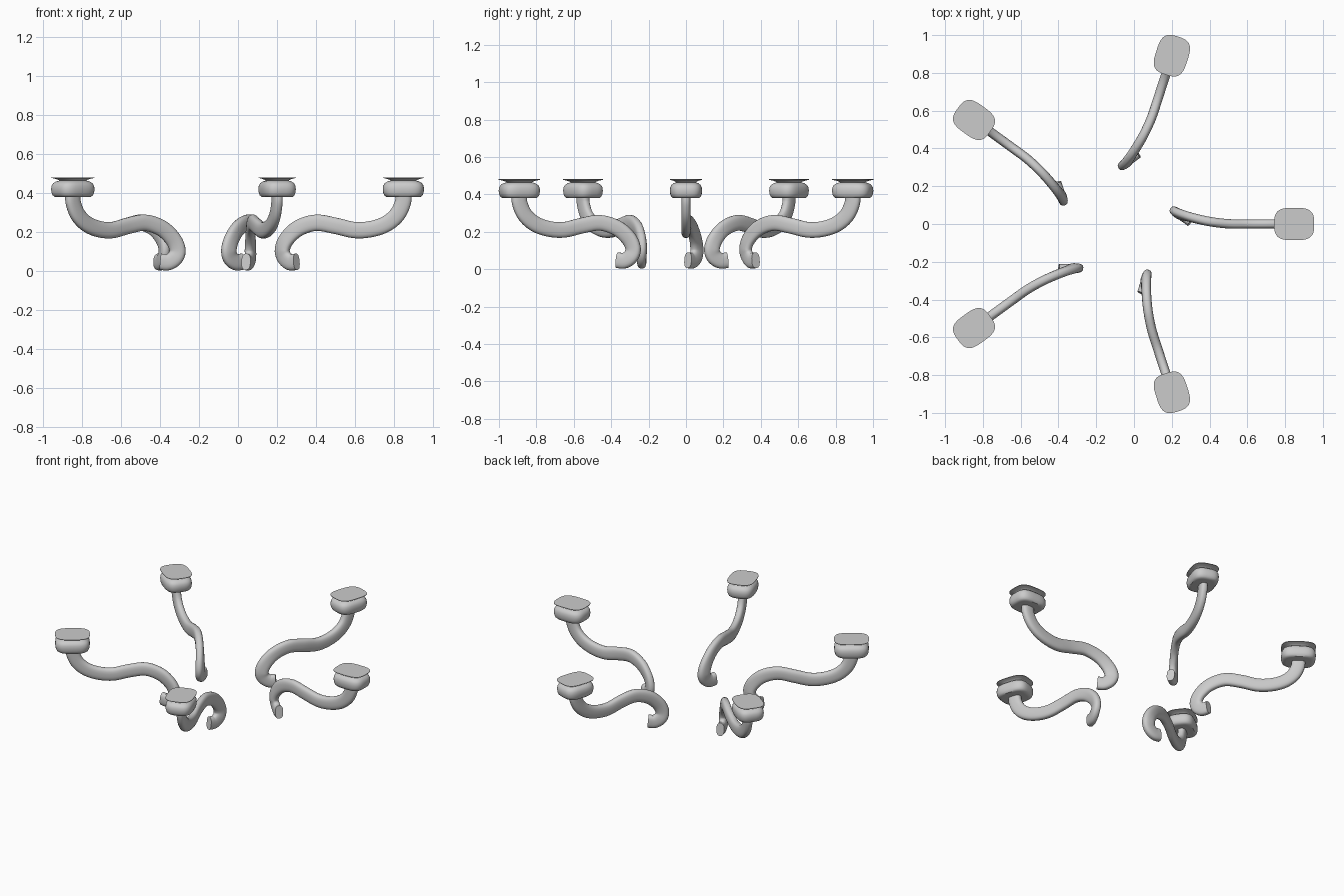
import bpy, bmesh, math
from mathutils import Vector, Matrix

if "Cube" in bpy.data.objects:
    bpy.data.objects.remove(bpy.data.objects["Cube"])

CENTRE = Vector((-0.089, 0, 0))
ARMS = 5


def squircle(n, a, b, power):
    """Closed super-ellipse outline."""
    pts = []
    for i in range(n):
        t = math.tau * (i + 0.5) / n
        c, s = math.cos(t), math.sin(t)
        pts.append((a * math.copysign(abs(c) ** (2 / power), c),
                    b * math.copysign(abs(s) ** (2 / power), s)))
    return pts


def catmull(pts, steps):
    """Smooth curve through the points."""
    p = [2 * pts[0] - pts[1]] + pts + [2 * pts[-1] - pts[-2]]
    out = []
    for i in range(1, len(p) - 2):
        a, b, c, d = p[i - 1:i + 3]
        for k in range(steps):
            t = k / steps
            out.append(0.5 * (2 * b + (c - a) * t + (2 * a - 5 * b + 4 * c - d) * t * t
                              + (3 * b - a - 3 * c + d) * t ** 3))
    return out + [pts[-1]]


def loft(name, rings):
    """Mesh joining successive rings, capped at both ends."""
    bm = bmesh.new()
    loops = [[bm.verts.new(co) for co in ring] for ring in rings]
    n = len(loops[0])
    for lo, hi in zip(loops, loops[1:]):
        for i in range(n):
            bm.faces.new((lo[i], lo[(i + 1) % n], hi[(i + 1) % n], hi[i]))
    bm.faces.new(loops[0][::-1])
    bm.faces.new(loops[-1])
    bmesh.ops.recalc_face_normals(bm, faces=bm.faces)
    me = bpy.data.meshes.new(name)
    bm.to_mesh(me)
    bm.free()
    return me


# arm centre line: x, y, z, yaw of the flat section
path = [Vector(p) for p in (
    (0.848, 0, 0.39, 0), (0.845, 0, 0.35, 0), (0.818, 0, 0.292, 0),
    (0.765, 0, 0.245, 0), (0.69, 0, 0.217, 0), (0.60, 0, 0.21, 0),
    (0.50, 0.001, 0.232, -0.08), (0.40, 0.013, 0.248, -0.22),
    (0.31, 0.033, 0.22, -0.4), (0.25, 0.05, 0.165, -0.58),
    (0.227, 0.058, 0.11, -0.67), (0.238, 0.054, 0.07, -0.7),
    (0.267, 0.034, 0.046, -0.7), (0.30, 0.01, 0.048, -0.7))]
line = catmull(path, 5)
section = squircle(20, 0.042, 0.025, 2.6)
rings = []
for i, p in enumerate(line):
    tan = (line[min(i + 1, len(line) - 1)] - line[max(i - 1, 0)]).to_3d().normalized()
    side = Vector((-math.sin(p.w), math.cos(p.w), 0))
    up = tan.cross(side).normalized()
    rings.append([p.to_3d() + up * u + side * v for u, v in section])
arm_mesh = loft("arm", rings)


# cup and plate profiles: scale, height
def turned(name, profile):
    outline = squircle(40, 0.106, 0.086, 3.2)
    return loft(name, [[Vector((0.848 + x * s, y * s, z)) for x, y in outline]
                       for s, z in profile])


cup_mesh = turned("cup", [(0.70, 0.38), (0.84, 0.381), (0.93, 0.389), (0.98, 0.402),
                          (1.0, 0.42), (0.98, 0.437), (0.91, 0.45), (0.78, 0.459),
                          (0.62, 0.464)])
plate_mesh = turned("plate", [(0.58, 0.46), (0.64, 0.467), (0.80, 0.473),
                              (1.0, 0.478), (1.0, 0.481)])

# five copies around the centre
for k in range(ARMS):
    spin = (Matrix.Translation(CENTRE) @ Matrix.Rotation(math.tau * k / ARMS, 4, 'Z')
            @ Matrix.Translation(-CENTRE))
    for name, src in (("arm", arm_mesh), ("cup", cup_mesh), ("drip_plate", plate_mesh)):
        me = src.copy()
        me.transform(spin)
        ob = bpy.data.objects.new(f"{name}_{k + 1}", me)
        bpy.context.collection.objects.link(ob)
        ob.select_set(True)
        bpy.context.view_layer.objects.active = ob
bpy.ops.object.shade_smooth_by_angle(angle=math.radians(40))
